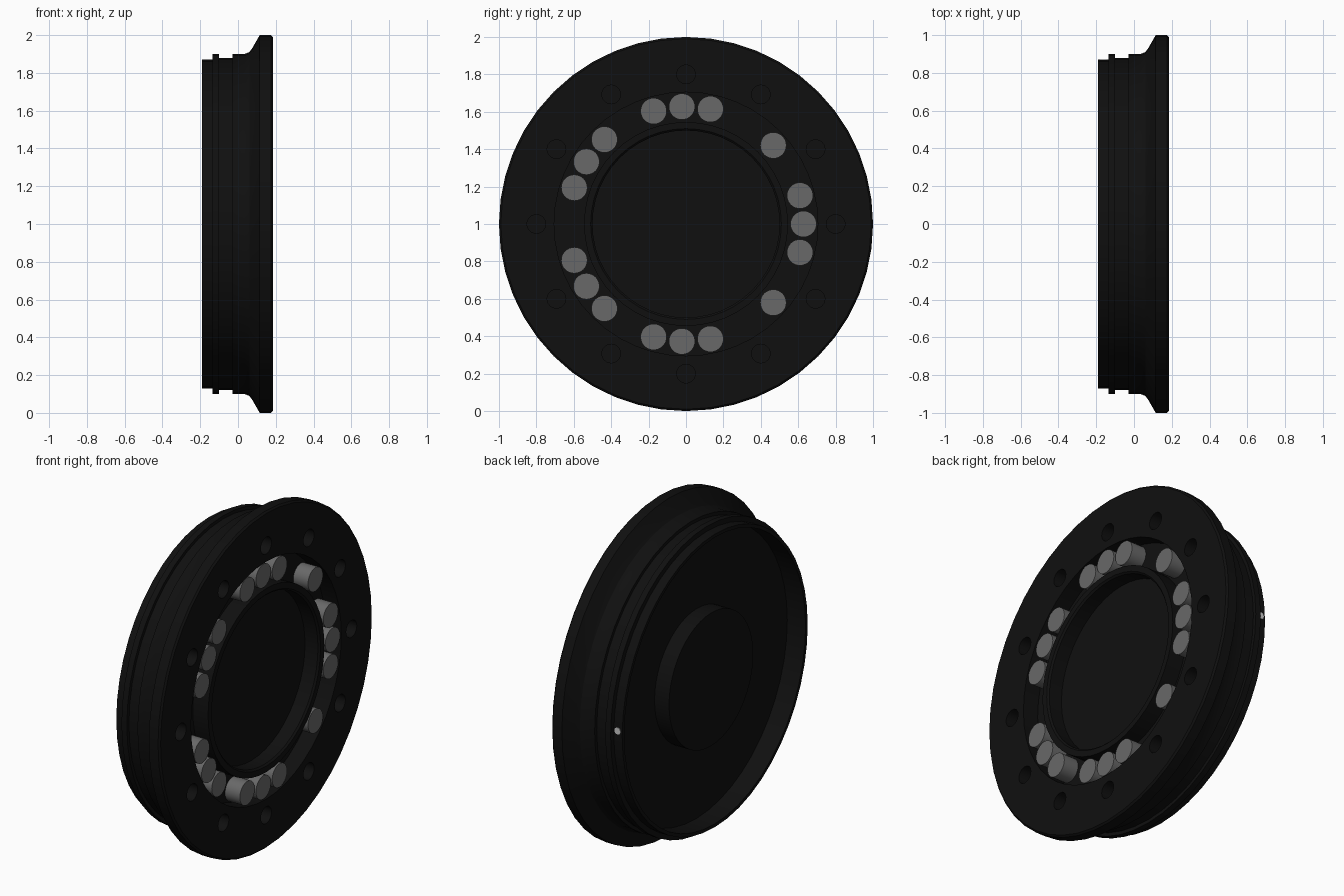
import bpy, bmesh
from math import radians, cos, sin, pi
from mathutils import Matrix, Vector

if "Cube" in bpy.data.objects:
    bpy.data.objects.remove(bpy.data.objects["Cube"])

CENTRE = Vector((0, 0, 1))


def material(name, value):
    mat = bpy.data.materials.new(name)
    mat.diffuse_color = (value, value, value, 1)
    mat.use_nodes = True
    mat.node_tree.nodes["Principled BSDF"].inputs["Base Color"].default_value = mat.diffuse_color
    return mat


def finish(bm, name, mat=None):
    bmesh.ops.recalc_face_normals(bm, faces=bm.faces)
    me = bpy.data.meshes.new(name)
    bm.to_mesh(me)
    bm.free()
    ob = bpy.data.objects.new(name, me)
    bpy.context.collection.objects.link(ob)
    if mat:
        me.materials.append(mat)
    return ob


def smooth(ob):
    bpy.ops.object.select_all(action='DESELECT')
    ob.select_set(True)
    bpy.context.view_layer.objects.active = ob
    bpy.ops.object.shade_smooth_by_angle(angle=radians(30))


def add_disc_row(bm, angles, ring, radius, x0, x1, segs):
    """Cylinders parallel to x, placed around a ring."""
    for a in angles:
        pos = CENTRE + Vector(((x0 + x1) / 2, ring * cos(radians(a)), ring * sin(radians(a))))
        bmesh.ops.create_cone(bm, cap_ends=True, segments=segs, radius1=radius,
                              radius2=radius, depth=x1 - x0,
                              matrix=Matrix.Translation(pos) @ Matrix.Rotation(pi / 2, 4, 'Y'))


black = material("black_metal", 0.005)
grey = material("grey_metal", 0.14)

# Wheel body: (x, radius) profile turned around the x axis
profile = [
    (0.09, 0), (0.09, 0.50), (0.175, 0.50), (0.185, 0.51),      # front recess and hub lip
    (0.185, 0.545), (0.085, 0.545), (0.085, 0.705), (0.185, 0.705),  # roller groove
    (0.185, 0.99), (0.175, 1.0), (0.115, 1.0),                   # flange
    (0.075, 0.93), (0.06, 0.91), (0.035, 0.90), (-0.03, 0.90),   # flare
    (-0.03, 0.88), (-0.10, 0.88), (-0.10, 0.90), (-0.135, 0.90),
    (-0.135, 0.87), (-0.19, 0.87), (-0.19, 0.85),                # stepped barrel
    (-0.07, 0.85), (-0.07, 0.395), (-0.165, 0.395), (-0.165, 0),  # back recess and boss
]
bm = bmesh.new()
verts = [bm.verts.new((x, 0, 1 + r)) for x, r in profile]
edges = [bm.edges.new(pair) for pair in zip(verts, verts[1:])]
bmesh.ops.spin(bm, geom=verts + edges, cent=CENTRE, axis=(1, 0, 0),
               angle=2 * pi, steps=48)
bmesh.ops.remove_doubles(bm, verts=bm.verts, dist=1e-4)
body = finish(bm, "wheel_body", black)

# Twelve blind bolt holes
bm = bmesh.new()
add_disc_row(bm, range(0, 360, 30), 0.80, 0.05, 0.09, 0.25, 24)
cutter = finish(bm, "bolt_hole_cutter", black)
mod = body.modifiers.new("bolt_holes", 'BOOLEAN')
mod.operation = 'DIFFERENCE'
mod.solver = 'EXACT'
mod.object = cutter
bpy.context.view_layer.objects.active = body
bpy.ops.object.modifier_apply(modifier=mod.name)
bpy.data.objects.remove(cutter)
smooth(body)

# Grey rollers, mirrored above and below the axle
half = [14, 42, 78, 92, 106, 134, 148, 162]
bm = bmesh.new()
add_disc_row(bm, [0] + half + [-a for a in half], 0.628, 0.07, 0.085, 0.182, 32)
smooth(finish(bm, "rollers", grey))

# Small pin in the rear rim
bm = bmesh.new()
bmesh.ops.create_cone(bm, cap_ends=True, segments=16, radius1=0.02, radius2=0.02,
                      depth=0.02, matrix=Matrix.Translation((-0.16, 0.862, 1.025))
                      @ Matrix.Rotation(pi / 2, 4, 'X'))
smooth(finish(bm, "rim_pin"))
